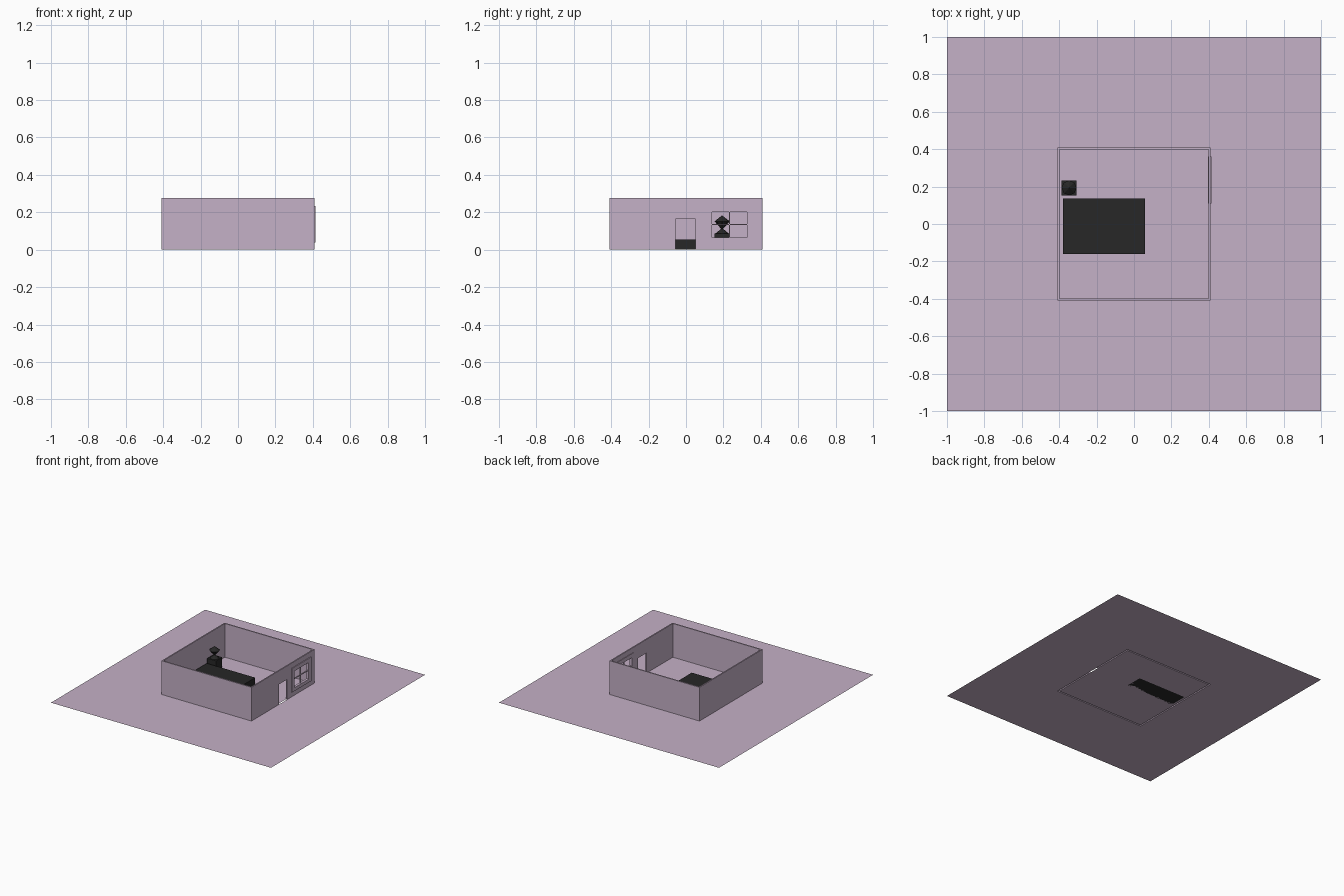
import bpy, bmesh, math

if "Cube" in bpy.data.objects:
    bpy.data.objects.remove(bpy.data.objects["Cube"])

OUT, INN, H = 0.409, 0.399, 0.277          # wall outer / inner half size, height
DOOR = (-0.055, 0.052, 0.0, 0.165)         # y0, y1, z0, z1
WIN = (0.14, 0.325, 0.066, 0.202)


def material(name, rgb):
    m = bpy.data.materials.new(name)
    m.diffuse_color = (*rgb, 1)
    m.use_nodes = True
    m.node_tree.nodes["Principled BSDF"].inputs["Base Color"].default_value = m.diffuse_color
    return m


mauve = material("mauve", (0.56, 0.44, 0.57))
black = material("black", (0.02, 0.02, 0.02))


def finish(name, bm, mat):
    bmesh.ops.remove_doubles(bm, verts=bm.verts, dist=1e-5)
    bmesh.ops.recalc_face_normals(bm, faces=bm.faces)
    me = bpy.data.meshes.new(name)
    bm.to_mesh(me)
    bm.free()
    ob = bpy.data.objects.new(name, me)
    me.materials.append(mat)
    bpy.context.collection.objects.link(ob)
    return ob


def add_box(bm, x0, x1, y0, y1, z0, z1):
    vs = bmesh.ops.create_cube(bm, size=1)["verts"]
    for v in vs:
        v.co.x = x1 if v.co.x > 0 else x0
        v.co.y = y1 if v.co.y > 0 else y0
        v.co.z = z1 if v.co.z > 0 else z0


def quad(bm, *pts):
    bm.faces.new([bm.verts.new(p) for p in pts])


def square(r, z):
    return [(-r, -r, z), (r, -r, z), (r, r, z), (-r, r, z)]


def ring(bm, a, b, skip=()):
    for i in range(4):
        if i not in skip:
            j = (i + 1) % 4
            quad(bm, a[i], a[j], b[j], b[i])


# ground, floor and hollow walls as one continuous shell
bm = bmesh.new()
ring(bm, square(1, 0), square(OUT, 0))
ring(bm, square(OUT, 0), square(OUT, H), skip=(1,))
ring(bm, square(OUT, H), square(INN, H))
ring(bm, square(INN, 0), square(INN, H), skip=(1,))
quad(bm, *square(INN, 0))

# right wall skins with door and window openings
zs = [0, WIN[2], DOOR[3], WIN[3], H]
for x, e in ((OUT, OUT), (INN, INN)):
    ys = [-e, DOOR[0], DOOR[1], WIN[0], WIN[1], e]
    for y0, y1 in zip(ys, ys[1:]):
        for z0, z1 in zip(zs, zs[1:]):
            if any(o[0] <= y0 < o[1] and o[2] <= z0 < o[3] for o in (DOOR, WIN)):
                continue
            quad(bm, (x, y0, z0), (x, y1, z0), (x, y1, z1), (x, y0, z1))

# reveals of the openings
for (y0, y1, z0, z1), sill in ((DOOR, False), (WIN, True)):
    loop = [(y1, z0), (y1, z1), (y0, z1), (y0, z0)]
    if sill:
        loop.append(loop[0])
    for (ya, za), (yb, zb) in zip(loop, loop[1:]):
        quad(bm, (OUT, ya, za), (OUT, yb, zb), (INN, yb, zb), (INN, ya, za))
finish("ground_and_walls", bm, mauve)

# window frame with cross bars
bm = bmesh.new()
X = (0.395, 0.415)
add_box(bm, *X, 0.11, WIN[0], 0.038, 0.235)
add_box(bm, *X, WIN[1], 0.36, 0.038, 0.235)
add_box(bm, *X, WIN[0], WIN[1], 0.038, WIN[2])
add_box(bm, *X, WIN[0], WIN[1], WIN[3], 0.235)
add_box(bm, 0.40, 0.408, 0.230, 0.236, WIN[2], WIN[3])
add_box(bm, 0.40, 0.408, WIN[0], WIN[1], 0.131, 0.137)
finish("window_frame", bm, mauve)

# bed and nightstand
for name, dims in (("bed", (-0.38, 0.06, -0.16, 0.137, 0, 0.055)),
                   ("nightstand", (-0.387, -0.307, 0.153, 0.233, 0, 0.088))):
    bm = bmesh.new()
    add_box(bm, *dims)
    finish(name, bm, black)

# lamp: stacked faceted cones
bm = bmesh.new()
N, CX, CY = 8, -0.347, 0.193
profile = [(0.034, 0.088), (0.005, 0.112), (0.022, 0.130), (0.040, 0.152), (0.002, 0.182)]
rings = []
for r, z in profile:
    rings.append([bm.verts.new((CX + r * math.cos(2 * math.pi * i / N),
                                CY + r * math.sin(2 * math.pi * i / N), z)) for i in range(N)])
for a, b in zip(rings, rings[1:]):
    for i in range(N):
        j = (i + 1) % N
        bm.faces.new((a[i], a[j], b[j], b[i]))
bm.faces.new(rings[0])
bm.faces.new(rings[-1])
finish("lamp", bm, black)
